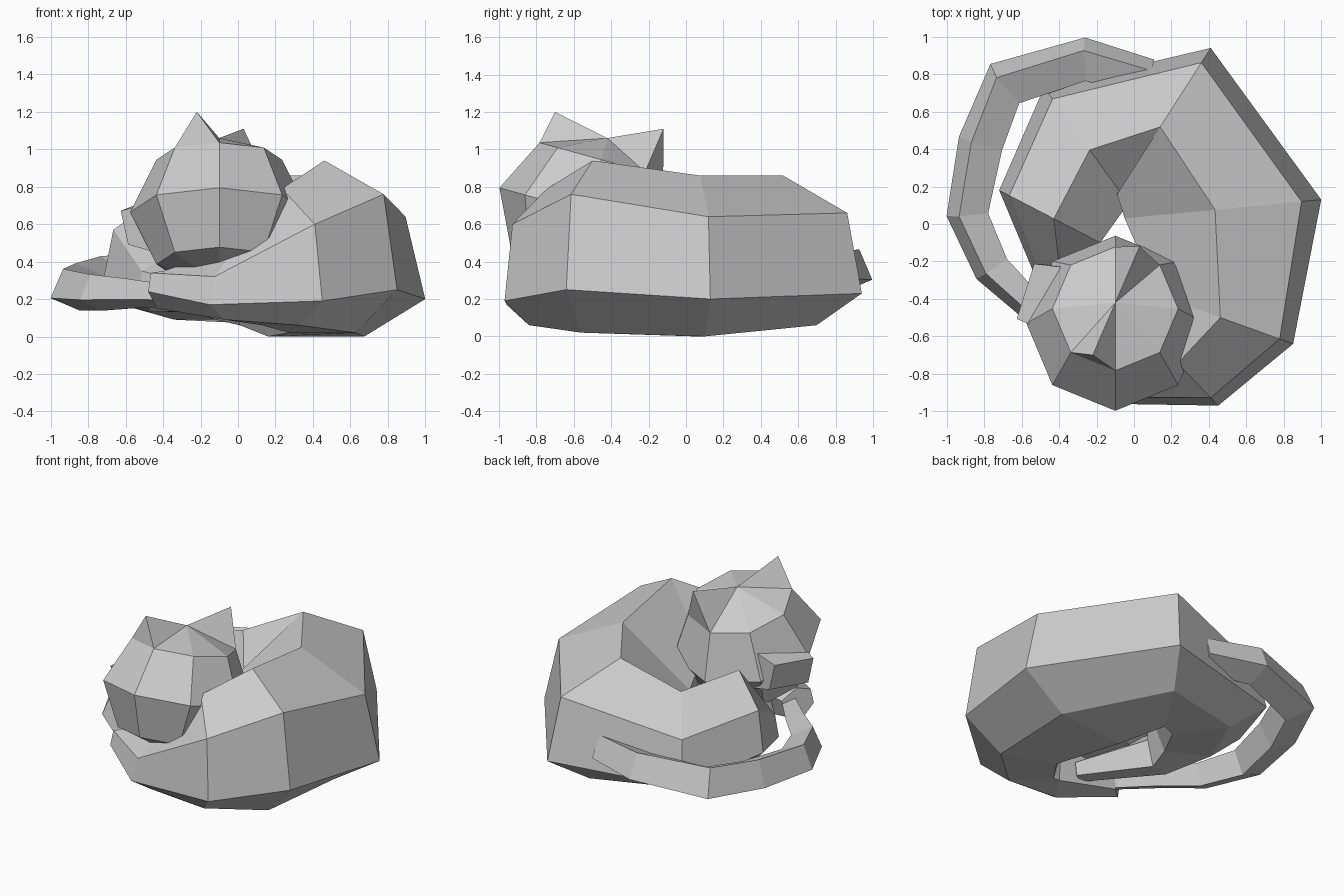
import bpy, bmesh
from math import sin, cos, pi, radians
from mathutils import Vector, Matrix

if "Cube" in bpy.data.objects:
    bpy.data.objects.remove(bpy.data.objects["Cube"])


def make_object(name, verts, faces):
    mesh = bpy.data.meshes.new(name)
    mesh.from_pydata([tuple(v) for v in verts], [], faces)
    bm = bmesh.new()
    bm.from_mesh(mesh)
    bmesh.ops.recalc_face_normals(bm, faces=bm.faces)
    bm.to_mesh(mesh)
    bm.free()
    obj = bpy.data.objects.new(name, mesh)
    bpy.context.collection.objects.link(obj)
    return obj


def loft(name, rings):
    """Skin a list of equal-sized rings and cap both ends."""
    n = len(rings[0])
    verts = [v for r in rings for v in r]
    faces = [(i * n + j, i * n + (j + 1) % n, (i + 1) * n + (j + 1) % n, (i + 1) * n + j)
             for i in range(len(rings) - 1) for j in range(n)]
    faces += [tuple(range(n)), tuple(range(len(verts) - n, len(verts)))]
    return make_object(name, verts, faces)


# Curled body: outer x,y / inner x,y / flank z, shoulder z, crest z, belly z
body_sections = [
    (-.16, -.70, -.02, -.60, .20, .25, .27, .14),
    (-.54, -.25, -.28, -.20, .20, .35, .42, .13),
    (-.72, .18, -.18, -.10, .30, .57, .74, .15),
    (-.48, .73, -.03, .11, .20, .50, .68, .09),
    (.41, .94, -.09, .16, .23, .66, .86, .06),
    (1.0, .13, -.05, .03, .20, .64, .86, .00),
    (.85, -.64, .13, -.38, .25, .76, .94, .02),
    (.45, -.97, .05, -.55, .19, .60, .79, .06),
    (-.15, -.96, .10, -.60, .17, .32, .48, .09),
    (-.48, -.72, -.33, -.58, .24, .34, .35, .15),
]


def body_ring(ox, oy, ix, iy, flank, shoulder, crest, belly):
    profile = [(0, flank), (.1, shoulder), (.54, crest),
               (1, belly + .58 * (crest - belly)), (.8, belly), (.31, belly)]
    return [(ox + t * (ix - ox), oy + t * (iy - oy), z) for t, z in profile]


loft("curled_body", [body_ring(*s) for s in body_sections])

# Tail wrapping round the left side: x, y, z, radius; four-sided, rolled section
tail_path = [(.08, .78, .35, .11), (-.26, .88, .35, .125), (-.69, .75, .30, .14),
             (-.82, .43, .27, .13), (-.89, .05, .25, .12), (-.76, -.24, .235, .105),
             (-.57, -.42, .23, .085), (-.38, -.62, .22, .065), (-.18, -.76, .19, .05)]
rings = []
for i, (x, y, z, r) in enumerate(tail_path):
    a = Vector(tail_path[max(i - 1, 0)][:3])
    b = Vector(tail_path[min(i + 1, len(tail_path) - 1)][:3])
    d = (b - a).normalized()
    out = d.cross(Vector((0, 0, 1))).normalized()
    up = out.cross(d)
    angles = [k * pi / 2 - radians(22) for k in range(4)]
    rings.append([Vector((x, y, z)) + r * (cos(t) * out + sin(t) * up) for t in angles])
loft("tail", rings)

# Head: coarse ball tilted back
head_matrix = (Matrix.Translation((-.10, -.53, .665)) @ Matrix.Rotation(radians(-15.5), 4, 'X')
               @ Matrix.Diagonal((.475, .485, .41, 1)))
bm = bmesh.new()
bmesh.ops.create_uvsphere(bm, u_segments=8, v_segments=4, radius=1, matrix=head_matrix)
mesh = bpy.data.meshes.new("head")
bm.to_mesh(mesh)
bm.free()
bpy.context.collection.objects.link(bpy.data.objects.new("head", mesh))


def head_point(lat, lon):
    lat, lon = radians(lat), radians(lon)
    return head_matrix @ Vector((cos(lat) * cos(lon), cos(lat) * sin(lon), sin(lat)))


# Ears: pyramids standing on triangles of the crown
for name, lon, tip in (("front_ear", 225, (-.22, -.70, 1.20)), ("back_ear", 45, (.03, -.12, 1.11))):
    base = [head_point(90, 0), head_point(45, lon), head_point(45, lon + 45)]
    make_object(name, base + [Vector(tip)], [(0, 1, 2), (0, 1, 3), (1, 2, 3), (2, 0, 3)])

# Snout: tapered four-sided muzzle facing left
side = Vector((-.3, -.95, -.12))
snout = []
for centre, w, h in (((-.25, -.44, .60), .20, .17), ((-.56, -.36, .60), .155, .09)):
    snout.append([Vector(centre) + side * w * sx + Vector((-.02 * sz, 0, h * sz))
                  for sx, sz in ((-1, -1), (1, -1), (1, 1), (-1, 1))])
loft("snout", snout)
